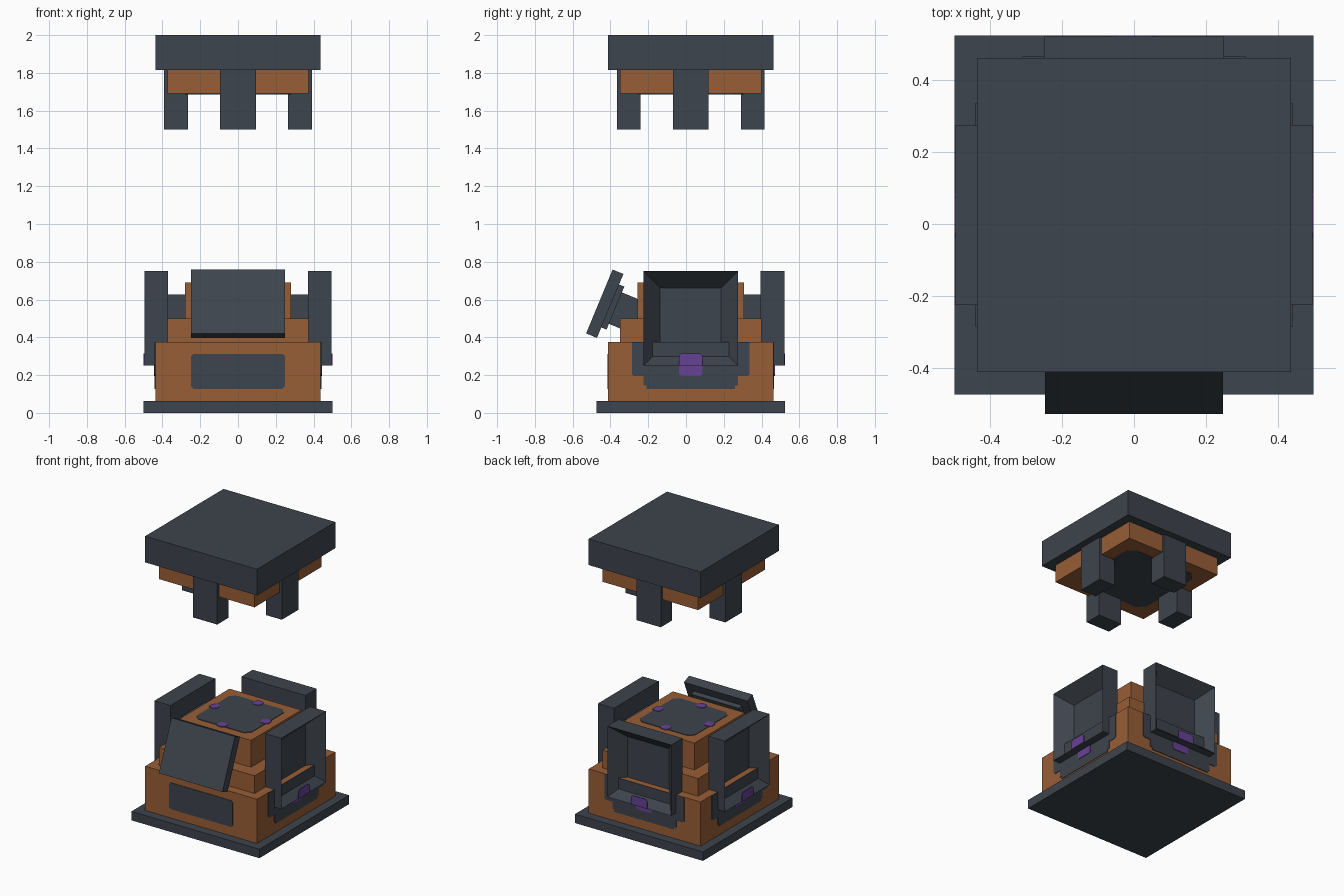
import bpy, bmesh, math
from mathutils import Matrix, Vector

if "Cube" in bpy.data.objects:
    bpy.data.objects.remove(bpy.data.objects["Cube"])

CY = 0.025  # the tower sits slightly behind the origin


def material(name, rgb):
    m = bpy.data.materials.new(name)
    m.diffuse_color = (*rgb, 1)
    m.use_nodes = True
    m.node_tree.nodes["Principled BSDF"].inputs["Base Color"].default_value = m.diffuse_color
    return m


DARK = material("dark slate", (0.048, 0.058, 0.074))
COPPER = material("copper brown", (0.314, 0.112, 0.037))
PURPLE = material("purple", (0.130, 0.054, 0.296))


def finish(name, bm, mat, matrix):
    bmesh.ops.recalc_face_normals(bm, faces=bm.faces)
    me = bpy.data.meshes.new(name)
    bm.to_mesh(me)
    bm.free()
    me.materials.append(mat)
    ob = bpy.data.objects.new(name, me)
    ob.matrix_world = matrix
    bpy.context.collection.objects.link(ob)
    return ob


def box(name, lo, hi, mat, matrix=Matrix.Translation((0, CY, 0)), recess=None):
    """Box between two corners; recess = (border, depth) sinks the +x face."""
    lo, hi = Vector(lo), Vector(hi)
    bm = bmesh.new()
    bmesh.ops.create_cube(bm, size=1)
    for v in bm.verts:
        v.co = (lo + hi) / 2 + v.co * (hi - lo)
    if recess:
        face = max(bm.faces, key=lambda f: f.calc_center_median().x)
        bmesh.ops.inset_region(bm, faces=[face], thickness=recess[0])
        for v in face.verts:
            v.co.x -= recess[1]
    return finish(name, bm, mat, matrix)


def plate(name, outline, mat, matrix, offset, thick=0.005):
    """Thin painted plate: outline in local y, z, lying on x = offset."""
    bm = bmesh.new()
    face = bm.faces.new([bm.verts.new((offset, u, v)) for u, v in outline])
    new = bmesh.ops.extrude_face_region(bm, geom=[face])["geom"]
    for v in new:
        if isinstance(v, bmesh.types.BMVert):
            v.co.x += thick
    return finish(name, bm, mat, matrix)


def chopped(w, v0, v1, c):
    """Rectangle outline with cut corners."""
    return [(-w + c, v0), (w - c, v0), (w, v0 + c), (w, v1 - c),
            (w - c, v1), (-w + c, v1), (-w, v1 - c), (-w, v0 + c)]


def side(quarter):
    """Frame whose local +x faces out of one side of the tower."""
    return Matrix.Translation((0, CY, 0)) @ Matrix.Rotation(quarter * math.pi / 2, 4, "Z")


# Base and stepped body
for name, h, z0, z1, mat in [("base_slab", 0.5, 0, 0.063, DARK),
                             ("lower_body", 0.437, 0.063, 0.375, COPPER),
                             ("middle_tier", 0.374, 0.375, 0.5, COPPER),
                             ("upper_tier", 0.281, 0.5, 0.69, COPPER),
                             ("floating_lid", 0.437, 1.815, 2.0, DARK),
                             ("lid_core", 0.374, 1.69, 1.815, COPPER)]:
    box(name, (-h, -h, z0), (h, h, z1), mat)

# Side panels with recessed frames, their arms and painted surrounds
half = [(0.312, 0.375), (0.312, 0.205), (0.30, 0.195), (0.25, 0.195),
        (0.25, 0.145), (0.235, 0.145), (0.235, 0.127)]
surround = half + [(-u, v) for u, v in reversed(half)]
for q, label in [(0, "right"), (1, "back"), (2, "left")]:
    m = side(q)
    box(label + "_panel", (0.37, -0.25, 0.25), (0.496, 0.25, 0.75), DARK, m, (0.125, 0.1))
    box(label + "_arm", (0.26, -0.125, 0.375), (0.372, 0.125, 0.627), DARK, m)
    plate(label + "_surround", surround, DARK, m, 0.436)
    plate(label + "_gem_low", [(-0.05, 0.195), (0.05, 0.195), (0.0625, 0.207), (0.0625, 0.25),
                               (-0.0625, 0.25), (-0.0625, 0.207)], PURPLE, m, 0.44)
    plate(label + "_gem_high", [(-0.0625, 0.25), (0.0625, 0.25), (0.0625, 0.302), (0.05, 0.315),
                                (-0.05, 0.315), (-0.0625, 0.302)], PURPLE, m, 0.495)

# Front painted panel
plate("front_inlay", chopped(0.248, 0.127, 0.313, 0.012), DARK, side(3), 0.436)

# Tilted front panel with its backing and arm
tilt = Matrix.Translation((0, -0.43, 0.578)) @ Matrix.Rotation(math.radians(-22.5), 4, "X")
box("front_panel", (-0.248, -0.031, -0.183), (0.248, 0.031, 0.183), DARK, tilt)
box("front_panel_backing", (-0.187, 0.03, -0.123), (0.187, 0.061, 0.123), DARK, tilt)
box("front_arm", (-0.125, 0.06, -0.09), (0.125, 0.25, 0.09), DARK, tilt)

# Inlays on top of the tier and under the lid
up = Matrix.Translation((0, CY, 0.69)) @ Matrix.Rotation(-math.pi / 2, 4, "Y")
plate("top_inlay", chopped(0.215, -0.215, 0.215, 0.035), DARK, up, -0.001)
for i in range(4):
    a = i * math.pi / 2
    cu, cv = 0.2 * math.cos(a), 0.2 * math.sin(a)
    dot = [(cu + u, cv + v) for u, v in chopped(0.031, -0.031, 0.031, 0.014)]
    plate("top_stud_%d" % i, dot, PURPLE, up, 0.002)
down = Matrix.Translation((0, CY, 1.69)) @ Matrix.Rotation(math.pi / 2, 4, "Y")
plate("lid_inlay", chopped(0.28, -0.28, 0.28, 0.05), DARK, down, -0.001)

# Four hanging legs under the lid
for q in range(4):
    box("lid_leg_%d" % q, (0.266, -0.094, 1.5), (0.391, 0.094, 1.82), DARK, side(q))
